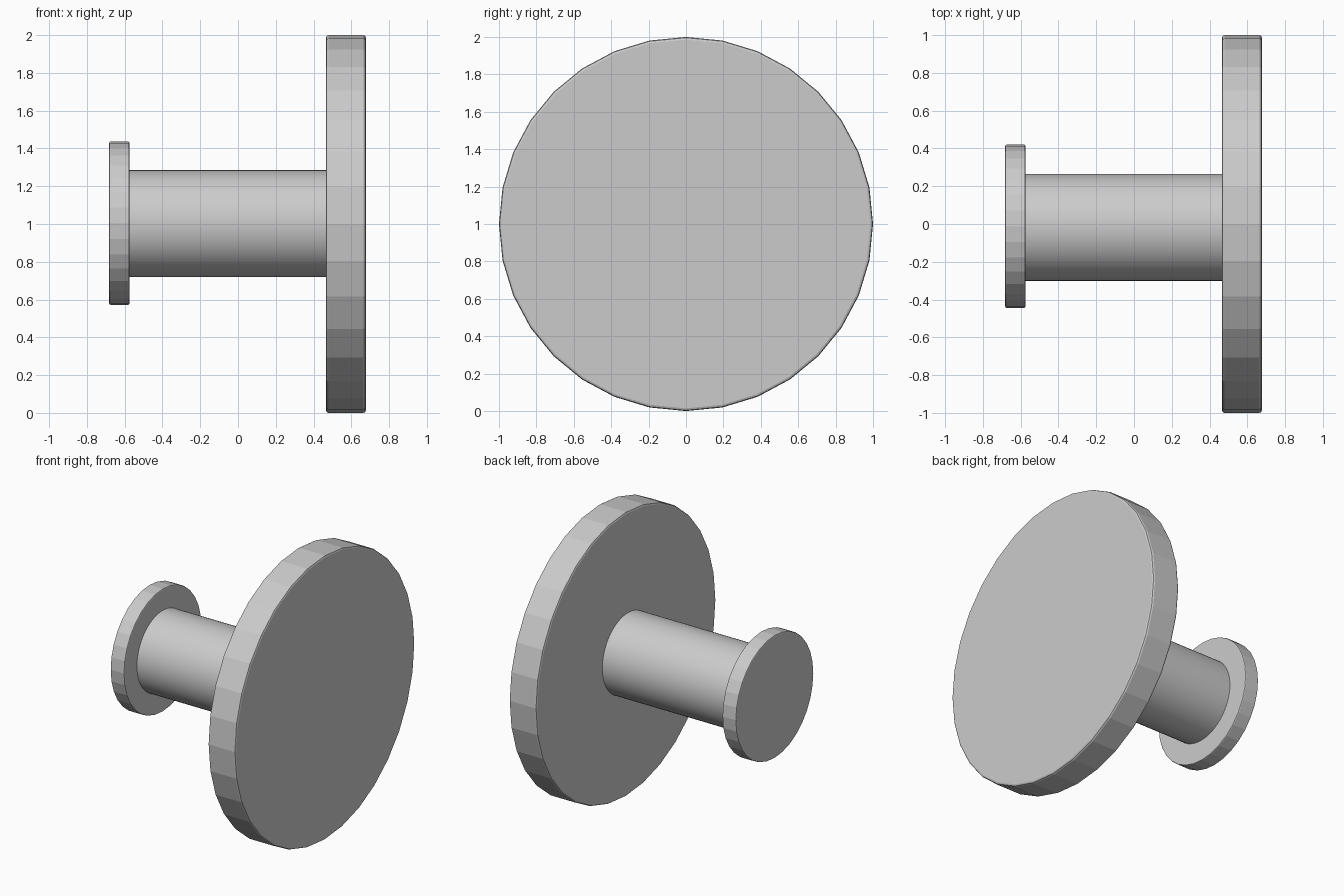
import bpy, math

if "Cube" in bpy.data.objects:
    bpy.data.objects.remove(bpy.data.objects["Cube"])


def disc(name, x0, x1, radius, sides, y=0.0, z=1.0, bevel=0.0, smooth=False):
    """Cylinder lying along x, with an optional softened rim."""
    bpy.ops.mesh.primitive_cylinder_add(
        vertices=sides, radius=radius, depth=x1 - x0,
        location=((x0 + x1) / 2, y, z), rotation=(0, math.pi / 2, 0))
    ob = bpy.context.object
    ob.name = name
    if bevel:
        mod = ob.modifiers.new("rim_bevel", 'BEVEL')
        mod.width = bevel
        mod.segments = 2
        mod.limit_method = 'ANGLE'
        mod.angle_limit = math.radians(40)
    if smooth:
        bpy.ops.object.shade_smooth_by_angle(angle=math.radians(30))
    return ob


# Large front plate
disc("large_plate", 0.465, 0.677, 1.0, 32, bevel=0.014)
# Round stem, set slightly off the plate's centre
disc("stem", -0.60, 0.49, 0.283, 64, y=-0.018, z=1.002, smooth=True)
# Small end flange
disc("end_flange", -0.682, -0.575, 0.432, 32, y=-0.012, z=1.004, bevel=0.007)
